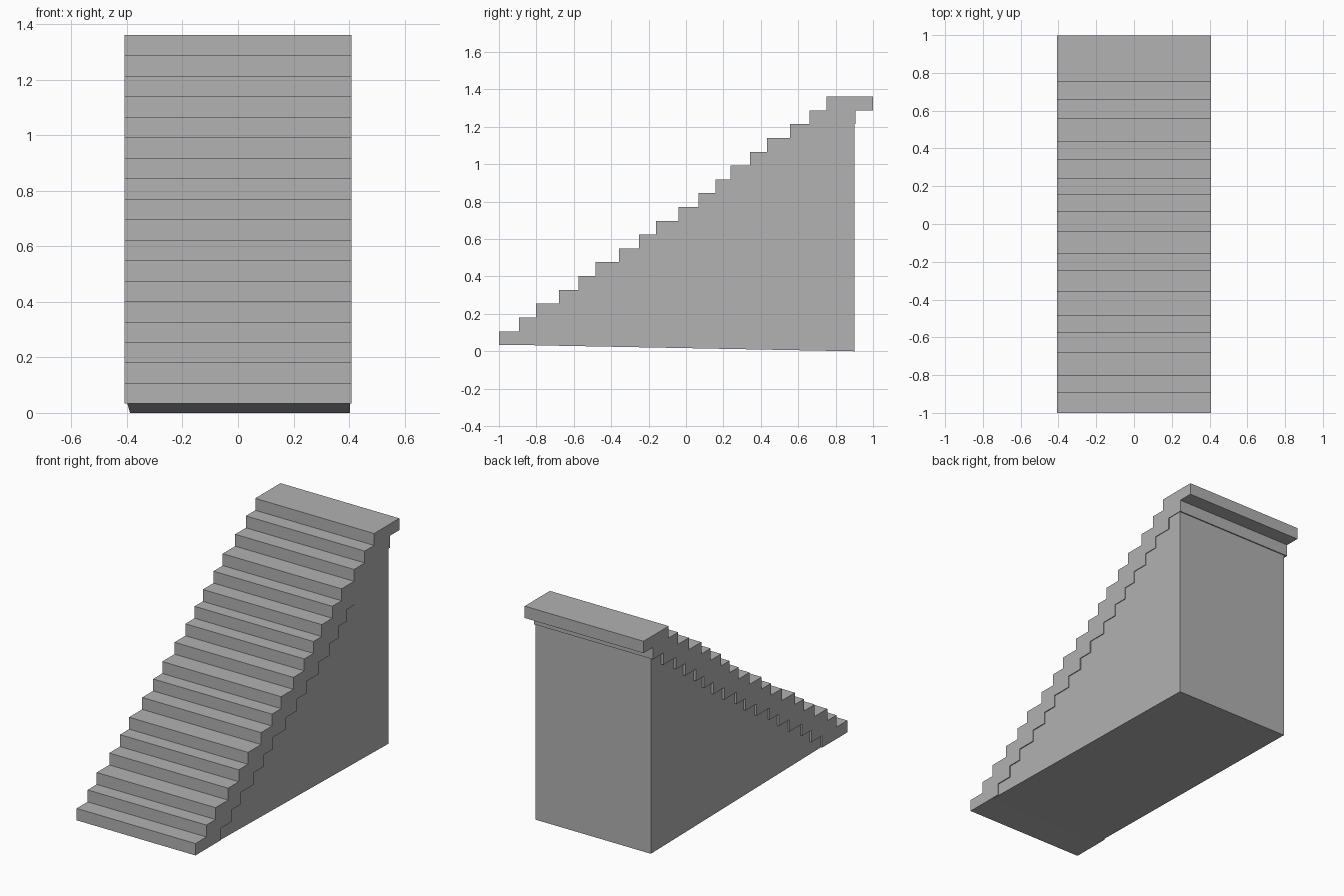
import bpy
import bmesh

if "Cube" in bpy.data.objects:
    bpy.data.objects.remove(bpy.data.objects["Cube"], do_unlink=True)

stone = bpy.data.materials.new("stone_grey")
stone.use_nodes = True
colour = (0.445, 0.445, 0.445, 1)
stone.diffuse_color = colour
stone.node_tree.nodes["Principled BSDF"].inputs["Base Color"].default_value = colour


def add_object(name, bm):
    bmesh.ops.recalc_face_normals(bm, faces=bm.faces)
    mesh = bpy.data.meshes.new(name)
    bm.to_mesh(mesh)
    bm.free()
    mesh.materials.append(stone)
    obj = bpy.data.objects.new(name, mesh)
    bpy.context.collection.objects.link(obj)
    return obj


def extrude_profile(name, profile, left_x, right_x):
    """Solid from a (y, z) profile; each side's x is a function of y."""
    bm = bmesh.new()
    sides = [[bm.verts.new((edge(y), y, z)) for y, z in profile]
             for edge in (left_x, right_x)]
    count = len(profile)
    for side in sides:
        bm.faces.new(side)
    for i in range(count):
        j = (i + 1) % count
        bm.faces.new((sides[0][i], sides[0][j], sides[1][j], sides[1][i]))
    return add_object(name, bm)


# Unevenly laid step slabs, each with the same depth and rise
fronts = [-1, -0.893, -0.803, -0.68, -0.575, -0.485, -0.357, -0.25, -0.16,
          -0.04, 0.067, 0.157, 0.238, 0.342, 0.433, 0.555, 0.66, 0.752]
DEPTH, HALF_WIDTH = 0.247, 0.408
BASE, TOP = 0.033, 1.362
RISE = (TOP - BASE) / len(fronts)

for i, front in enumerate(fronts):
    low, high = BASE + i * RISE, BASE + (i + 1) * RISE
    back = front + DEPTH
    slab = [(front, low), (back, low), (back, high), (front, high)]
    extrude_profile(f"step_{i + 1:02d}", slab,
                    lambda y: HALF_WIDTH, lambda y: -HALF_WIDTH)

# Supporting block: its top runs inside the slabs, its sides taper slightly
WALL_FRONT, WALL_BACK = -0.81, 0.9
ramp = [(front + 0.19, BASE + (i + 1) * RISE) for i, front in enumerate(fronts[:-1])]
block = [(WALL_FRONT, BASE - 0.001)] + ramp + [(WALL_BACK, ramp[-1][1]), (WALL_BACK, 0)]


def taper(front_x, back_x):
    slope = (back_x - front_x) / (WALL_BACK - WALL_FRONT)
    return lambda y: front_x + slope * (y - WALL_FRONT)


extrude_profile("support_block", block, taper(0.402, 0.404), taper(-0.398, -0.389))
